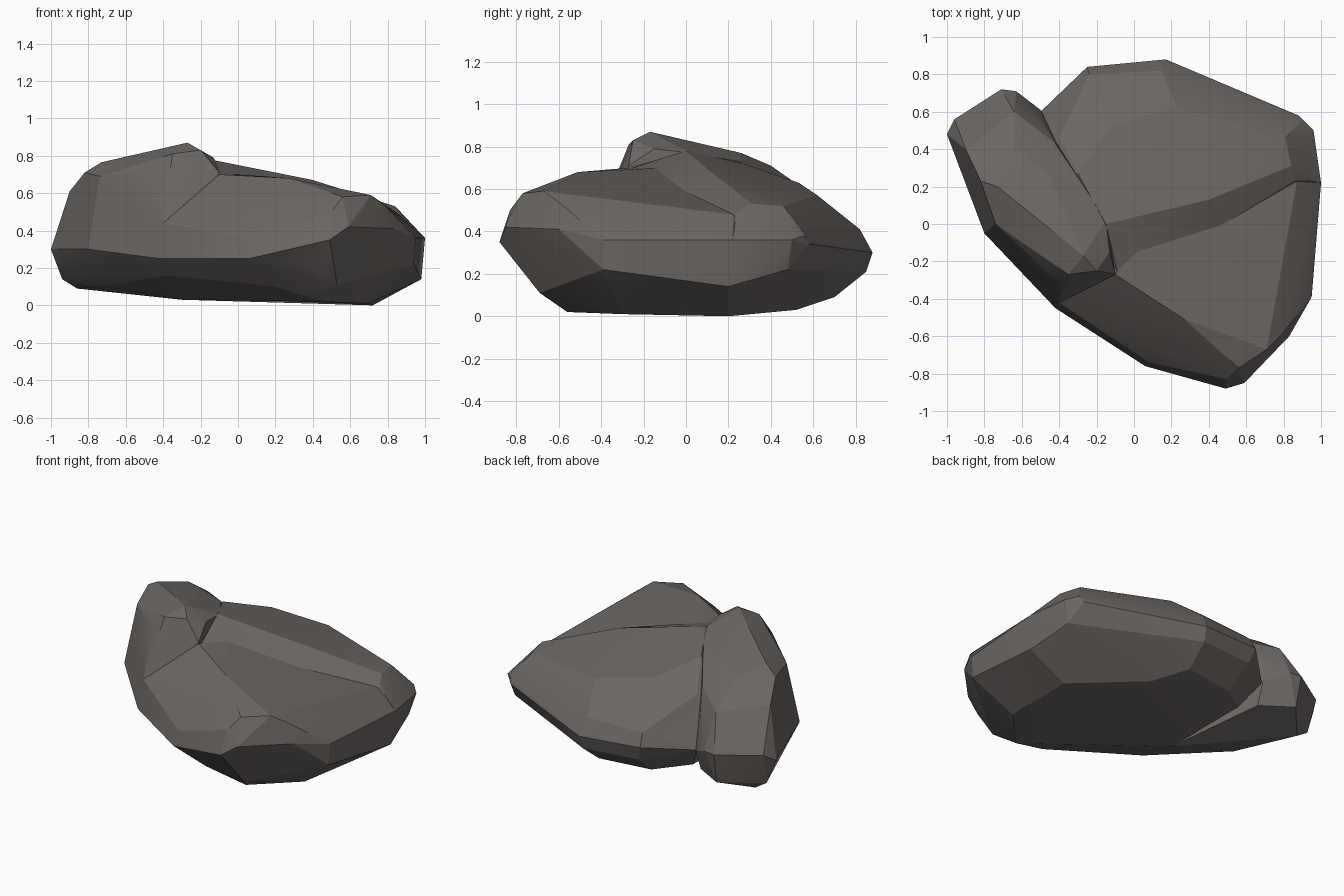
import bpy
import bmesh
import math
from mathutils import Vector

default_cube = bpy.data.objects.get("Cube")
if default_cube:
    bpy.data.objects.remove(default_cube, do_unlink=True)


def make_material(name, colour):
    material = bpy.data.materials.new(name)
    material.use_nodes = True
    material.diffuse_color = colour
    material.node_tree.nodes["Principled BSDF"].inputs["Base Color"].default_value = colour
    return material


stone = make_material("warm grey stone", (0.15, 0.135, 0.125, 1))


def make_boulder(name, **levels):
    """Wrap the corner points of all levels in one faceted convex mass."""
    mesh = bpy.data.meshes.new(name)
    boulder = bpy.data.objects.new(name, mesh)
    bpy.context.collection.objects.link(boulder)
    bm = bmesh.new()
    for corners in levels.values():
        for corner in corners:
            bm.verts.new(corner)
    bmesh.ops.convex_hull(bm, input=bm.verts[:])
    loose = [vert for vert in bm.verts if not vert.link_faces]
    bmesh.ops.delete(bm, geom=loose, context="VERTS")
    bmesh.ops.recalc_face_normals(bm, faces=bm.faces[:])
    bm.to_mesh(mesh)
    bm.free()
    mesh.materials.append(stone)
    return boulder


# Main mass: crest sloping down to the back edge
rock = make_boulder(
    "rock",
    crest=[(-.15, 0, .78), (.4, .13, .67), (.84, .31, .53), (.87, .24, .49)],
    step_foot=[(-.09, -.25, .7), (0, -.1, .69), (.46, -.01, .59)],
    back_slope=[(.23, .62, .57), (-.12, .53, .63), (-.3, .27, .72),
                (-.4, .46, .57), (.81, .46, .52)],
    shoulder=[(.15, .82, .41), (-.24, .8, .4), (.9, .56, .38)],
    belt=[(.17, .88, .3), (-.25, .84, .32), (.88, .58, .34), (.96, .5, .36),
          (1, .22, .36), (-.5, .6, .28)],
    under_belt=[(.16, .85, .21), (-.22, .81, .22), (.92, .48, .22), (.98, .2, .14)],
    foot=[(.15, .7, .09), (-.2, .65, .09), (.3, .52, .03), (.72, .2, 0),
          (-.3, 0, .03), (-.4, .5, .12)],
    buried=[(-.55, .3, .5)],
)

# Lower ledge in front of the crest
front_ledge = make_boulder(
    "front_ledge",
    top=[(-.1, -.27, .7), (0, -.1, .7), (.18, -.42, .67), (.27, -.51, .68),
         (.87, .22, .48), (.77, -.43, .54), (.27, -.67, .55)],
    tip=[(.71, -.67, .59), (.56, -.77, .58), (.5, -.83, .5), (.79, -.59, .53)],
    belt=[(.59, -.85, .42), (.49, -.88, .35), (.08, -.74, .35), (.06, -.76, .25),
          (-.4, -.42, .44), (-.42, -.45, .25), (.83, -.6, .41),
          (.95, -.39, .36), (1, .22, .36)],
    under_belt=[(.94, -.39, .22), (.98, .2, .14), (.43, -.75, .19),
                (.53, -.69, .11), (.2, -.62, .1), (-.38, -.37, .16)],
    foot=[(.72, .2, 0), (.7, -.3, .01), (.45, -.56, .02), (-.3, 0, .03)],
    buried=[(.4, .3, .4), (.9, .3, .44)],
)

# Raised side lobe carrying the peak
side_lobe = make_boulder(
    "side_lobe",
    peak=[(-.27, -.17, .87), (-.35, -.27, .81), (-.2, -.25, .83), (-.13, -.15, .79)],
    ridge=[(-.73, .2, .765), (-.82, .23, .71), (-.64, .4, .71), (-.45, .26, .77),
           (-.46, -.25, .72), (-.15, .02, .77), (-.3, .25, .73), (-.42, .43, .62)],
    side=[(-.1, -.27, .71), (-.43, -.31, .65), (-.74, 0, .69), (-.9, .4, .61),
          (-.64, .6, .57), (-.4, -.42, .44), (-.78, -.02, .45), (-.5, .57, .45)],
    belt=[(-.42, -.45, .25), (-.8, -.05, .3), (-1, .48, .3), (-.96, .56, .35),
          (-.94, .42, .44), (-.71, .72, .35), (-.63, .71, .35), (-.5, .61, .28)],
    under_belt=[(-.38, -.37, .16), (-.73, -.02, .19)],
    foot=[(-.94, .5, .14), (-.86, .5, .09), (-.7, .68, .15), (-.7, .1, .1),
          (-.3, 0, .03), (-.5, .56, .14)],
)

# Fuse the masses into one closed stone
for part in (front_ledge, side_lobe):
    union = rock.modifiers.new("join " + part.name, "BOOLEAN")
    union.operation = "UNION"
    union.solver = "EXACT"
    union.object = part

bpy.context.view_layer.update()
evaluated = rock.evaluated_get(bpy.context.evaluated_depsgraph_get())
fused = bpy.data.meshes.new_from_object(evaluated)
rock.modifiers.clear()
rock.data = fused
for part in (front_ledge, side_lobe):
    bpy.data.objects.remove(part, do_unlink=True)

# Rest the stone on the ground, centred
points = [vert.co for vert in fused.vertices]
low = Vector([min(point[axis] for point in points) for axis in range(3)])
high = Vector([max(point[axis] for point in points) for axis in range(3)])
middle = (low + high) / 2
middle.z = low.z
for vert in fused.vertices:
    vert.co -= middle

# Soften only the shallow facets
bpy.ops.object.select_all(action="DESELECT")
rock.select_set(True)
bpy.context.view_layer.objects.active = rock
bpy.ops.object.shade_smooth_by_angle(angle=math.radians(15))
